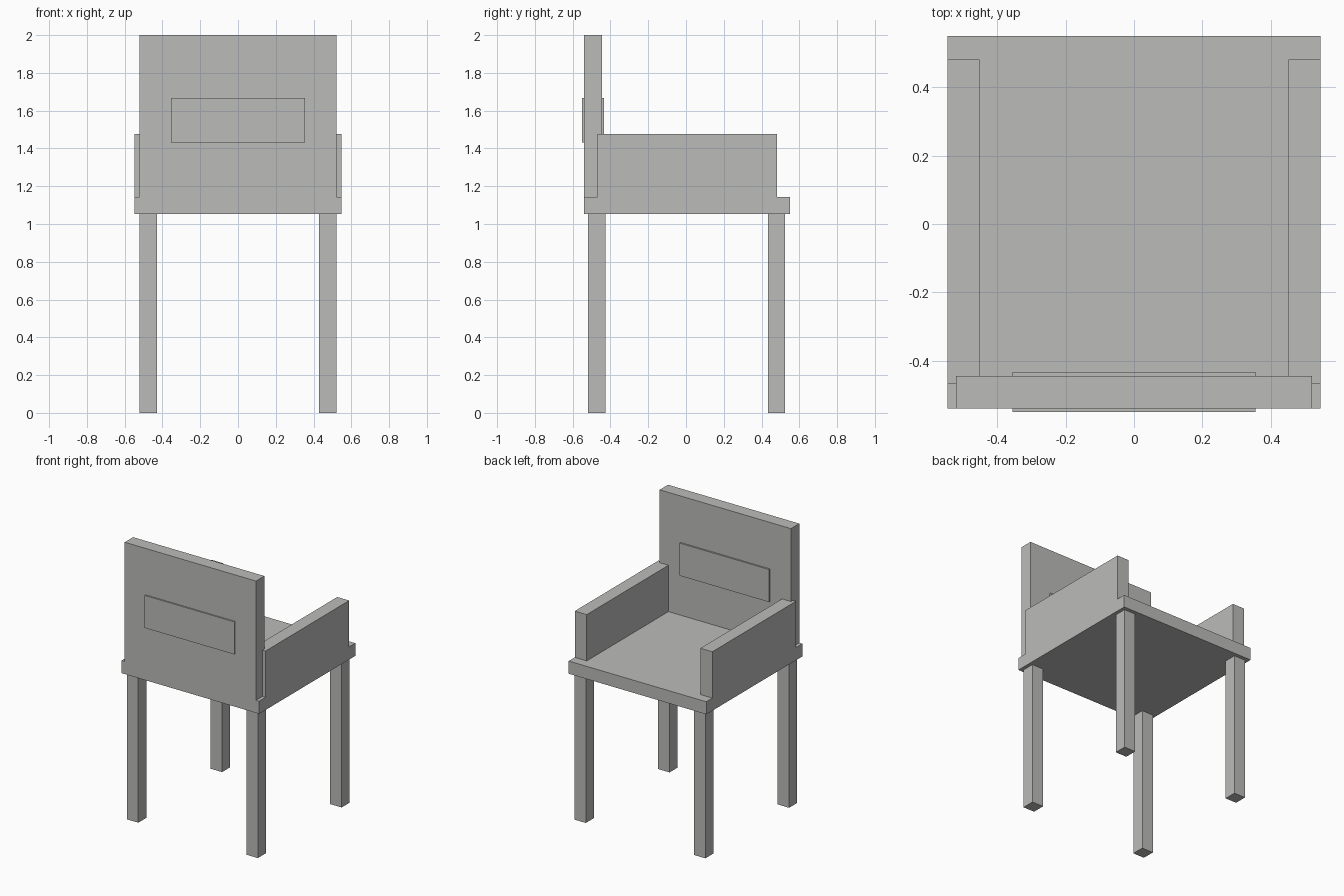
import bpy

if "Cube" in bpy.data.objects:
    bpy.data.objects.remove(bpy.data.objects["Cube"])

# One plain grey for the whole chair
grey = bpy.data.materials.new("plain_grey")
grey.diffuse_color = (0.5, 0.5, 0.49, 1.0)
grey.use_nodes = True
grey.node_tree.nodes["Principled BSDF"].inputs["Base Color"].default_value = grey.diffuse_color


def box(name, x0, x1, y0, y1, z0, z1):
    """Flat-faced box given by its extents on each axis."""
    bpy.ops.mesh.primitive_cube_add(
        size=1, location=((x0 + x1) / 2, (y0 + y1) / 2, (z0 + z1) / 2))
    ob = bpy.context.object
    ob.name = name
    ob.scale = (x1 - x0, y1 - y0, z1 - z0)
    bpy.ops.object.transform_apply(location=False, rotation=False, scale=True)
    ob.data.materials.append(grey)
    return ob


SEAT_BOTTOM, SEAT_TOP = 1.052, 1.143

# Seat slab
box("seat", -0.547, 0.547, -0.541, 0.551, SEAT_BOTTOM, SEAT_TOP)

# Backrest and the panel that passes through it
box("backrest", -0.522, 0.522, -0.541, -0.446, SEAT_TOP, 2.0)
box("back_panel", -0.356, 0.356, -0.551, -0.434, 1.432, 1.666)

# Armrests and legs, left and right
for side, s in (("left", -1), ("right", 1)):
    xa, xb = sorted((s * 0.452, s * 0.547))
    box(side + "_armrest", xa, xb, -0.468, 0.482, SEAT_TOP, 1.476)
    xa, xb = sorted((s * 0.43, s * 0.521))
    box(side + "_front_leg", xa, xb, -0.519, -0.427, 0.0, SEAT_BOTTOM)
    box(side + "_rear_leg", xa, xb, 0.433, 0.524, 0.0, SEAT_BOTTOM)
